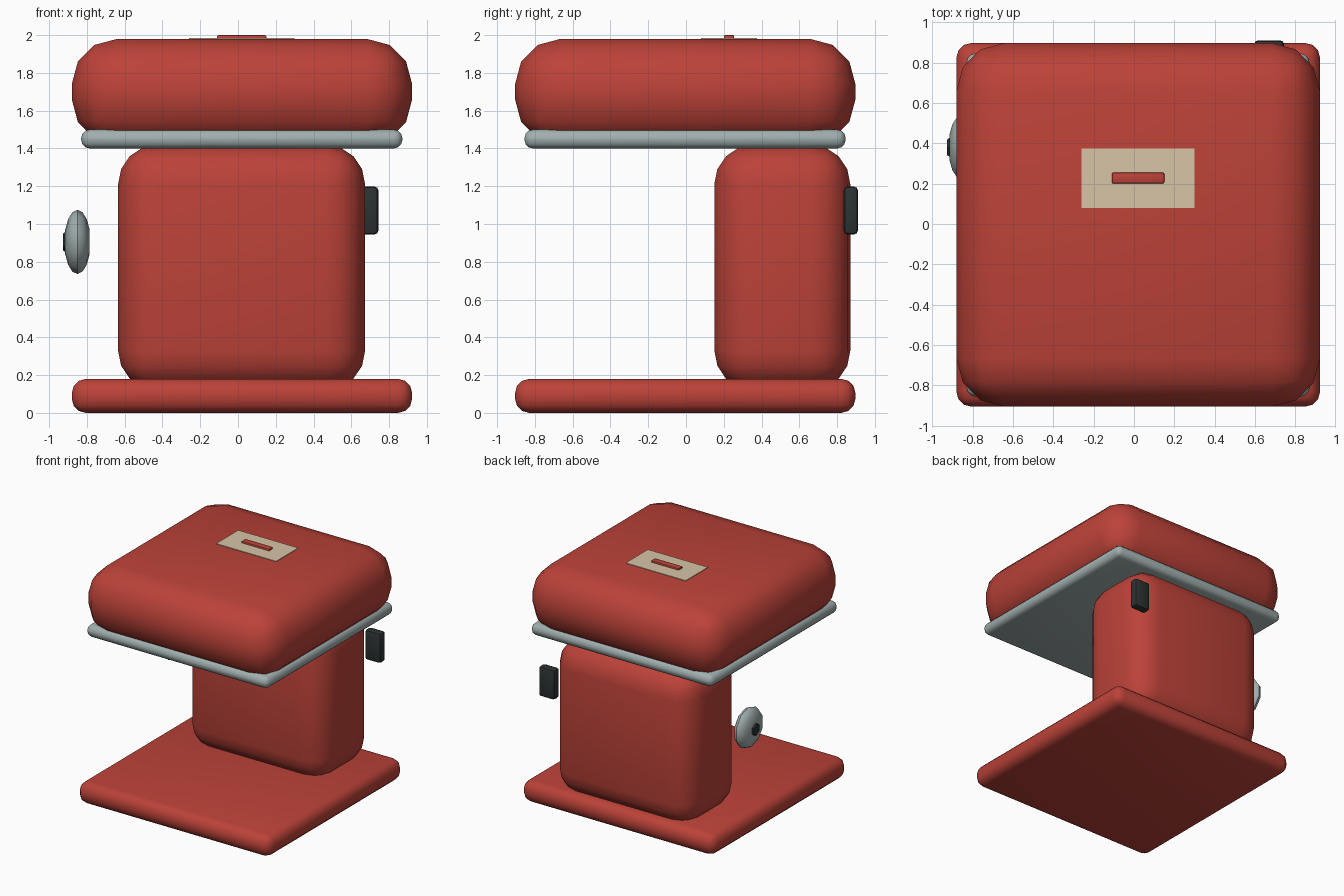
import bpy, bmesh, math

if "Cube" in bpy.data.objects:
    bpy.data.objects.remove(bpy.data.objects["Cube"])

def material(name, rgb):
    m = bpy.data.materials.new(name)
    m.diffuse_color = (*rgb, 1)
    m.use_nodes = True
    m.node_tree.nodes["Principled BSDF"].inputs["Base Color"].default_value = m.diffuse_color
    return m

RED = material("red", (0.50, 0.055, 0.04))
STEEL = material("steel", (0.36, 0.43, 0.43))
DARK = material("dark", (0.025, 0.032, 0.032))
CREAM = material("cream", (0.68, 0.56, 0.38))

def smooth(ob, angle):
    bpy.ops.object.select_all(action='DESELECT')
    ob.select_set(True)
    bpy.context.view_layer.objects.active = ob
    bpy.ops.object.shade_smooth_by_angle(angle=math.radians(angle))

def finish(bm, name, mat):
    mesh = bpy.data.meshes.new(name)
    bmesh.ops.recalc_face_normals(bm, faces=bm.faces)
    bm.to_mesh(mesh)
    bm.free()
    mesh.materials.append(mat)
    ob = bpy.data.objects.new(name, mesh)
    bpy.context.collection.objects.link(ob)
    smooth(ob, 40)
    return ob

def block(name, x, y, z, mat, bevel=0, segments=3):
    """Rounded box from its (min, max) extents."""
    bm = bmesh.new()
    bmesh.ops.create_cube(bm, size=1)
    for v in bm.verts:
        v.co = [(a + b) / 2 + c * (b - a) for (a, b), c in zip((x, y, z), v.co)]
    if bevel:
        bmesh.ops.bevel(bm, geom=bm.edges[:], offset=bevel, segments=segments,
                        profile=0.5, affect='EDGES')
    return finish(bm, name, mat)

def lathe_x(name, profile, centre, mat, sides):
    """Solid turned about the x axis from (offset, radius) points."""
    bm = bmesh.new()
    rings = []
    for dx, r in profile:
        rings.append([bm.verts.new((centre[0] + dx,
                                    centre[1] + r * math.sin(math.tau * i / sides),
                                    centre[2] + r * math.cos(math.tau * i / sides)))
                      for i in range(sides)])
    for a, b in zip(rings, rings[1:]):
        for i in range(sides):
            j = (i + 1) % sides
            bm.faces.new((a[i], a[j], b[j], b[i]))
    bm.faces.new(rings[0])
    bm.faces.new(rings[-1])
    return finish(bm, name, mat)

# Main body: base, column, tray and head
block("base", (-0.88, 0.922), (-0.905, 0.897), (0, 0.18), RED, 0.075)
block("column", (-0.635, 0.673), (0.15, 0.87), (0.12, 1.42), RED, 0.21, 4)
block("tray", (-0.83, 0.87), (-0.855, 0.845), (1.40, 1.50), STEEL, 0.045)
block("head", (-0.88, 0.922), (-0.905, 0.897), (1.42, 1.98), RED, 0.24)
block("head_underside", (-0.66, 0.70), (-0.685, 0.675), (1.47, 1.52), RED)

# Label plate with its raised bar
block("label_plate", (-0.26, 0.30), (0.08, 0.375), (1.965, 1.985), CREAM)
block("label_bar", (-0.11, 0.15), (0.20, 0.255), (1.97, 2.0), RED, 0.008, 2)

# Side switch
block("switch", (0.595, 0.743), (0.835, 0.91), (0.945, 1.198), DARK, 0.02, 2)

# Side dial (a squashed ball) and its hub
CENTRE = (-0.85, 0.38, 0.905)
dial = [(0.07 * math.cos(math.pi * k / 8), 0.17 * math.sin(math.pi * k / 8)) for k in range(1, 8)]
lathe_x("dial", dial, CENTRE, STEEL, 10)
lathe_x("dial_hub", [(-0.076, 0.045), (-0.055, 0.06), (0, 0.06)], CENTRE, DARK, 6)
